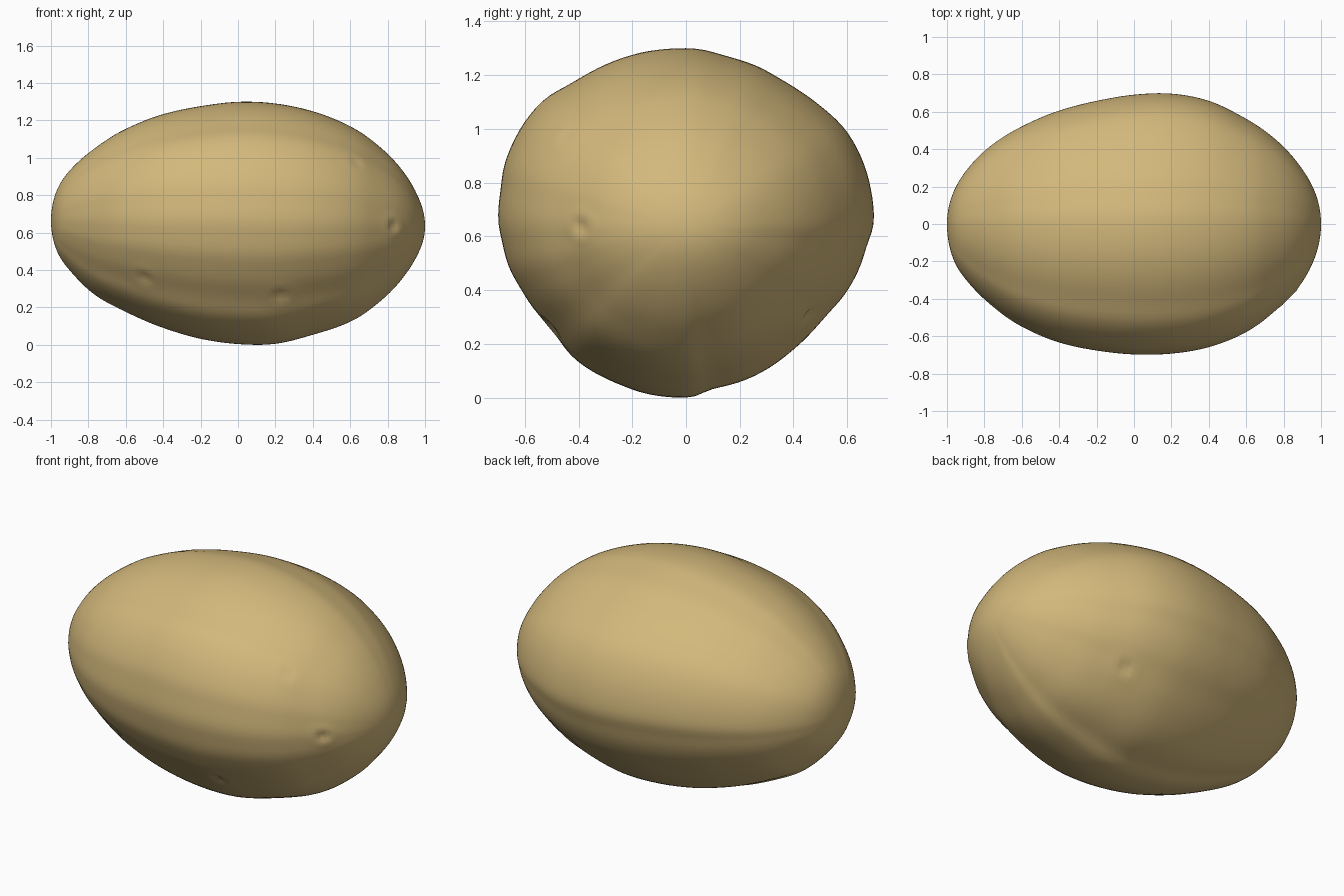
import bpy, bmesh, math
from mathutils import Vector

if "Cube" in bpy.data.objects:
    bpy.data.objects.remove(bpy.data.objects["Cube"])

# Long profile: x, top z, bottom z, back y, front y
PROFILE = [
    (-0.97, 0.82, 0.50, 0.16, -0.18), (-0.9, 0.925, 0.40, 0.28, -0.29),
    (-0.8, 1.02, 0.29, 0.39, -0.40), (-0.6, 1.15, 0.175, 0.52, -0.545),
    (-0.4, 1.23, 0.09, 0.605, -0.63), (-0.2, 1.27, 0.03, 0.655, -0.67),
    (0.0, 1.297, 0.003, 0.69, -0.692), (0.2, 1.287, 0.0, 0.698, -0.688),
    (0.4, 1.245, 0.055, 0.66, -0.655), (0.6, 1.165, 0.12, 0.56, -0.575),
    (0.8, 1.02, 0.26, 0.415, -0.42), (0.9, 0.90, 0.38, 0.29, -0.31),
    (0.97, 0.77, 0.50, 0.165, -0.17)]

# Cross-section: angle in degrees, relative radius (1 = ellipse)
SECTION = [
    (90, 1.0), (73, .976), (53, .965), (43, .984), (31, 1.01), (21, 1.008), (6, 1.004),
    (-14, .97), (-23, .938), (-38, .914), (-51, .922), (-62, .943), (-72, .962),
    (-98, 1.006), (-116, .994), (-126, .986), (-140, .943), (-154, .958),
    (-168, .988), (174, 1.01), (156, 1.032), (146, 1.044), (140, 1.041),
    (125, 1.004), (107, 1.004)]

# Small eyes: surface direction from the centre, radius, depth
EYES = [((0.83, -0.40, -0.02), 0.05, 0.014), ((0.23, -0.50, -0.40), 0.06, 0.012),
        ((-0.5, -0.45, -0.28), 0.06, 0.010), ((0.6, -0.42, 0.30), 0.05, 0.008),
        ((0.45, 0.45, -0.35), 0.06, 0.012)]


def blend(pairs, width, gap):
    total = value = 0.0
    for k, v in pairs:
        w = math.exp(-(gap(k) / width) ** 2)
        total += w
        value += w * v
    return value / total


def base_z(x):
    return 0.645 - 0.015 * x


def reach(t, col):
    # half-size in one direction, as a smooth multiple of a round end
    pairs = []
    for row in PROFILE:
        x = row[0]
        size = abs(row[col] - (base_z(x) if col < 3 else 0))
        pairs.append((math.acos(-x), size / math.sqrt(1 - x * x)))
    return blend(pairs, 0.16, lambda k: k - t) * math.sin(t)


def radius(a):
    d = math.degrees(a)
    return blend(SECTION, 9, lambda k: (k - d + 180) % 360 - 180)


def point(t, a):
    x = -math.cos(t)
    c, s = math.cos(a), math.sin(a)
    r = 1 + (radius(a) - 1) * math.sin(t) ** 0.5
    y = r * c * reach(t, 3 if c > 0 else 4)
    z = r * s * reach(t, 1 if s > 0 else 2)
    return Vector((x, y, base_z(x) + z))


# Potato body: rings along x, closed with a fan at each end
RINGS, SIDES = 96, 128
bm = bmesh.new()
rings = [[bm.verts.new(point(math.pi * i / RINGS, 2 * math.pi * j / SIDES))
          for j in range(SIDES)] for i in range(1, RINGS)]
for ra, rb in zip(rings, rings[1:]):
    for j in range(SIDES):
        k = (j + 1) % SIDES
        bm.faces.new((ra[j], ra[k], rb[k], rb[j]))
for ring, x in ((rings[0], -1), (rings[-1], 1)):
    tip = bm.verts.new((x, 0, base_z(x)))
    for j in range(SIDES):
        bm.faces.new((ring[j], ring[(j + 1) % SIDES], tip))
bmesh.ops.recalc_face_normals(bm, faces=bm.faces)

# Press in the eyes
mid = Vector((0, 0, 0.645))
for way, size, depth in EYES:
    d = Vector(way).normalized()
    spot = max(bm.verts, key=lambda v: (v.co - mid).normalized().dot(d)).co.copy()
    for v in bm.verts:
        gap = (v.co - spot).length / size
        if gap < 2:
            v.co -= d * depth * (math.exp(-4 * gap * gap) - 0.25 * math.exp(-6 * (gap - 1) ** 2))

# Stand on the ground
low = min(v.co.z for v in bm.verts)
bmesh.ops.translate(bm, verts=bm.verts, vec=(0, 0, -low))

mesh = bpy.data.meshes.new("potato")
bm.to_mesh(mesh)
bm.free()
mesh.shade_smooth()
skin = bpy.data.materials.new("potato skin")
skin.diffuse_color = (0.65, 0.48, 0.20, 1)
skin.use_nodes = True
skin.node_tree.nodes["Principled BSDF"].inputs["Base Color"].default_value = skin.diffuse_color
mesh.materials.append(skin)
bpy.context.collection.objects.link(bpy.data.objects.new("potato", mesh))
